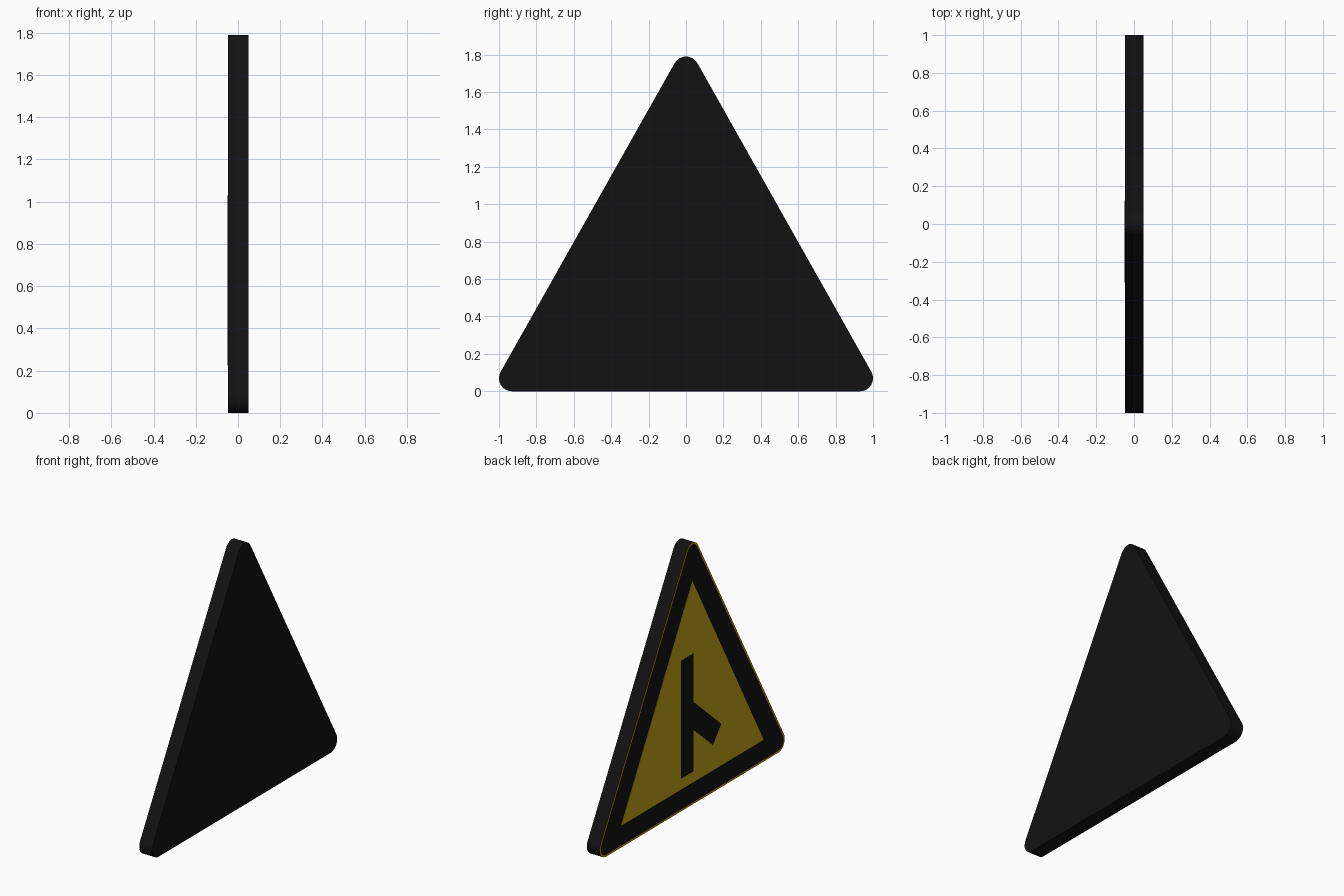
import bpy, bmesh
from math import atan2, cos, sin, pi

cube = bpy.data.objects.get("Cube")
if cube:
    bpy.data.objects.remove(cube, do_unlink=True)


def material(name, rgb):
    m = bpy.data.materials.new(name)
    m.use_nodes = True
    m.diffuse_color = (*rgb, 1)
    bsdf = next(n for n in m.node_tree.nodes if n.type == 'BSDF_PRINCIPLED')
    bsdf.inputs["Base Color"].default_value = (*rgb, 1)
    return m


black = material("sign black", (0.006, 0.006, 0.006))
yellow = material("sign yellow", (0.55, 0.37, 0.01))


def slab(name, outline, x_front, x_back, mats, rim=0):
    """Extrude a (y, z) outline along x; an optional rim is inset on the sign face."""
    bm = bmesh.new()
    face = bm.faces.new([bm.verts.new((x_front, y, z)) for y, z in outline])
    ext = bmesh.ops.extrude_face_region(bm, geom=[face], use_keep_orig=True)
    for v in ext["geom"]:
        if isinstance(v, bmesh.types.BMVert):
            v.co.x = x_back
    bmesh.ops.recalc_face_normals(bm, faces=bm.faces[:])
    if rim:
        front = [f for f in bm.faces if f.normal.x < -0.9]
        ring = bmesh.ops.inset_region(bm, faces=front, thickness=rim, use_even_offset=True)
        for f in ring["faces"]:
            f.material_index = 1
    mesh = bpy.data.meshes.new(name)
    bm.to_mesh(mesh)
    bm.free()
    for m in mats:
        mesh.materials.append(m)
    obj = bpy.data.objects.new(name, mesh)
    bpy.context.collection.objects.link(obj)
    return obj


# Rounded triangular plate with a thin yellow rim on its face
r, half, top = 0.07, 0.93, 1.72
tilt = atan2(half, top - r)
corners = [(half, r, -pi / 2, tilt), (0, top, tilt, pi - tilt), (-half, r, pi - tilt, 1.5 * pi)]
steps = 10
outline = [(cy + r * cos(a + (b - a) * i / steps), cz + r * sin(a + (b - a) * i / steps))
           for cy, cz, a, b in corners for i in range(steps + 1)]
plate = slab("sign_plate", outline, -0.047, 0.05, [black, yellow], rim=0.012)
bpy.ops.object.select_all(action='DESELECT')
plate.select_set(True)
bpy.context.view_layer.objects.active = plate
bpy.ops.object.shade_smooth_by_angle()

# Yellow triangular panel
slab("yellow_panel", [(0.77, 0.15), (0, 1.53), (-0.77, 0.15)], -0.0485, -0.046, [yellow])

# Road symbol: a straight bar and a slanted side branch as one outline
symbol = [(0.125, 0.225), (0.125, 1.03), (-0.01, 1.03), (-0.01, 0.70),
          (-0.31, 0.435), (-0.22, 0.325), (-0.01, 0.51), (-0.01, 0.225)]
slab("junction_symbol", symbol, -0.05, -0.047, [black])
